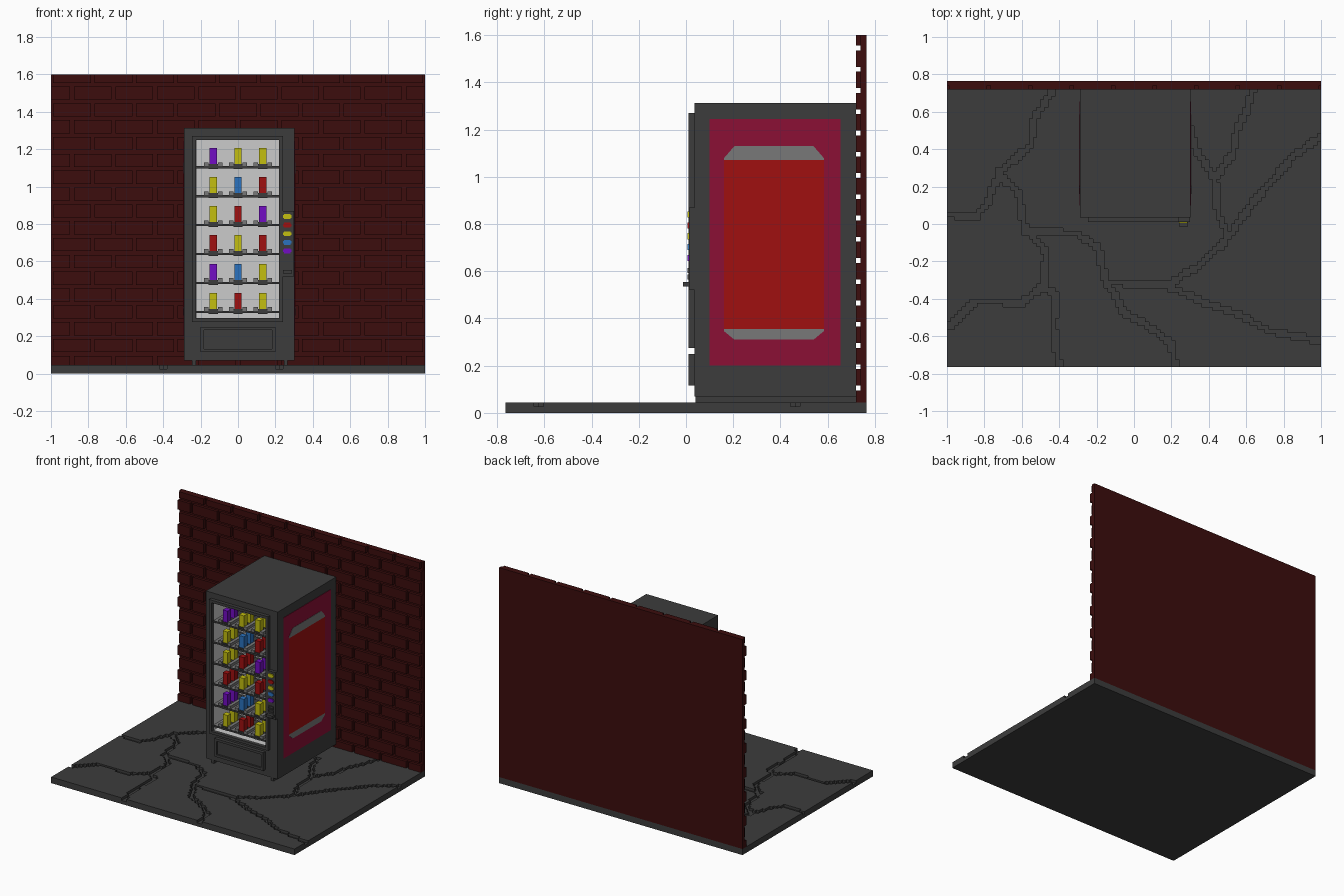
import bpy, bmesh
from mathutils import Vector
from mathutils.geometry import intersect_point_line

if "Cube" in bpy.data.objects:
    bpy.data.objects.remove(bpy.data.objects["Cube"], do_unlink=True)


def material(name, r, g, b):
    mat = bpy.data.materials.new(name)
    mat.use_nodes = True
    mat.diffuse_color = (r, g, b, 1)
    bsdf = next(n for n in mat.node_tree.nodes if n.type == "BSDF_PRINCIPLED")
    bsdf.inputs["Base Color"].default_value = (r, g, b, 1)
    bsdf.inputs["Roughness"].default_value = 0.8
    return mat


dark_grey = material("dark grey", .046, .046, .046)
brick_red = material("brick red", .045, .004, .004)
crimson = material("crimson", .26, .005, .036)
red = material("red", .35, .005, .005)
light_grey = material("light grey", .6, .6, .6)
mid_grey = material("mid grey", .19, .19, .19)
yellow = material("yellow", .55, .52, .005)
purple = material("purple", .17, .004, .55)
blue = material("blue", .024, .17, .52)


def finish(name, bm, mat):
    mesh = bpy.data.meshes.new(name)
    bm.to_mesh(mesh)
    bm.free()
    mesh.materials.append(mat)
    obj = bpy.data.objects.new(name, mesh)
    bpy.context.collection.objects.link(obj)
    return obj


def add_box(bm, x, y, z):
    """Add a box given its (low, high) extent on each axis."""
    verts = bmesh.ops.create_cube(bm, size=1)["verts"]
    for v in verts:
        v.co = [lo + (c + .5) * (hi - lo) for c, (lo, hi) in zip(v.co, (x, y, z))]
    return verts


def boxes(name, mat, *extents):
    bm = bmesh.new()
    for extent in extents:
        add_box(bm, *extent)
    return finish(name, bm, mat)


def frame(name, mat, x, y, z, w):
    """Rectangular frame of four bars, w wide, facing the front."""
    inner = (z[0] + w, z[1] - w)
    return boxes(name, mat,
                 (x, y, (z[0], inner[0])), (x, y, (inner[1], z[1])),
                 ((x[0], x[0] + w), y, inner), ((x[1] - w, x[1]), y, inner))


def side_plate(name, mat, points, x0, x1):
    """Flat plate with a (y, z) outline, extruded along x."""
    bm = bmesh.new()
    face = bm.faces.new([bm.verts.new((x0, y, z)) for y, z in points])
    out = bmesh.ops.extrude_face_region(bm, geom=[face], use_keep_orig=True)
    for v in out["geom"]:
        if isinstance(v, bmesh.types.BMVert):
            v.co.x = x1
    bmesh.ops.recalc_face_normals(bm, faces=bm.faces)
    return finish(name, bm, mat)


# Paving: a base slab with stepped stones separated by cracks
GROUND, HALF = .045, .765
boxes("ground_base", dark_grey, ((-1, 1), (-HALF, HALF), (0, .026)))
cracks = [
    [(-.42, .73), (-.47, .66), (-.54, .55), (-.55, .42), (-.72, .28), (-.78, .12),
     (-.84, .04), (-1, .05)],
    [(-.72, .26), (-.62, .17), (-.58, -.04), (-.3, -.05), (-.19, -.13), (-.16, -.28),
     (-.05, -.48), (.07, -.54), (.2, -.64), (.22, -.78)],
    [(-.55, -.05), (-.47, -.15), (-.48, -.33), (-.6, -.42), (-.85, -.41), (-1, -.56)],
    [(-.48, -.34), (-.42, -.37), (-.43, -.55), (-.4, -.78)],
    [(-.15, -.31), (.17, -.33), (.35, -.22), (.48, -.1), (.65, .13), (.85, .36), (1, .47)],
    [(.18, -.33), (.35, -.41), (.55, -.48), (.72, -.57), (1, -.63)],
    [(.5, -.05), (.45, .05), (.43, .25), (.33, .4), (.3, .5)],
    [(.44, .26), (.53, .38), (.55, .5), (.6, .6), (.64, .73)],
]
segments = [(Vector((*a, 0)), Vector((*b, 0))) for path in cracks for a, b in zip(path, path[1:])]


def near_crack(point):
    for a, b in segments:
        foot, t = intersect_point_line(point, a, b)
        if (a.lerp(b, min(max(t, 0), 1)) - point).length < .017:
            return True
    return False


bm = bmesh.new()
bmesh.ops.create_grid(bm, x_segments=100, y_segments=76, size=1)
for v in bm.verts:
    v.co.y *= HALF
bmesh.ops.delete(bm, geom=[f for f in bm.faces if near_crack(f.calc_center_median())],
                 context="FACES")
for v in bm.verts:
    v.co.z = .026
stones = finish("paving_stones", bm, dark_grey)
thick = stones.modifiers.new("thickness", "SOLIDIFY")
thick.thickness = GROUND - .026
thick.offset = 1

# Brick wall: backing plus staggered raised bricks
TOP, COURSE, LENGTH, GAP = 1.6, .09, .222, .02
boxes("wall_backing", brick_red, ((-1, 1), (.74, HALF), (GROUND, TOP)))
bm = bmesh.new()
for row in range(18):
    z_hi = min(TOP, 1.625 - row * COURSE)
    z_lo = max(GROUND, 1.555 - row * COURSE)
    if z_hi - z_lo < .01:
        continue
    start = -1.11 + (row % 2) * LENGTH / 2 - LENGTH / 2
    for i in range(12):
        x_lo = max(-1, start + i * LENGTH + GAP / 2)
        x_hi = min(1, start + (i + 1) * LENGTH - GAP / 2)
        if x_hi - x_lo > .01:
            add_box(bm, (x_lo, x_hi), (.72, .741), (z_lo, z_hi))
finish("wall_bricks", bm, brick_red)

# Cabinet shell around the display cavity
LEFT, RIGHT, FRONT, BACK = -.288, .302, .035, .72
BOTTOM, ROOF, DEEP = .07, 1.312, .27
win_x, win_z = (-.225, .22), (.295, 1.25)
boxes("cabinet", dark_grey,
      ((LEFT, RIGHT), (DEEP, BACK), (BOTTOM, ROOF)),
      ((LEFT, win_x[0]), (FRONT, DEEP), (BOTTOM, ROOF)),
      ((win_x[1], RIGHT), (FRONT, DEEP), (BOTTOM, ROOF)),
      (win_x, (FRONT, DEEP), (BOTTOM, win_z[0])),
      (win_x, (FRONT, DEEP), (win_z[1], ROOF)))
boxes("cabinet_runners", dark_grey,
      *[((x - .01, x + .01), (.04, BACK), (GROUND, BOTTOM)) for x in (-.235, .255)])

# Pale lining, open toward the front
bm = bmesh.new()
add_box(bm, (win_x[0] + .002, win_x[1] - .002), (FRONT, DEEP - .002),
        (win_z[0] + .002, win_z[1] - .002))
bm.normal_update()
bmesh.ops.delete(bm, geom=[f for f in bm.faces if f.normal.y < -.5], context="FACES")
bmesh.ops.reverse_faces(bm, faces=bm.faces)
finish("display_lining", bm, light_grey)

# Door frame and dispenser hatch
frame("door_frame", dark_grey, (-.245, .24), (.01, FRONT), (.275, 1.27), .02)
frame("hatch_frame", dark_grey, (-.2, .2), (.01, FRONT), (.115, .25), .018)
boxes("hatch_flap", dark_grey, ((-.182, .182), (.022, FRONT), (.133, .232)))

# Shelves with holders and two rows of drinks
rows = [(purple, yellow, yellow), (yellow, blue, red), (yellow, red, purple),
        (red, yellow, red), (purple, blue, yellow), (yellow, red, yellow)]
for r, colours in enumerate(rows):
    z = 1.1 - r * .155
    boxes(f"shelf_{r + 1}", mid_grey, (win_x, (FRONT, DEEP - .003), (z, z + .01)))
    boxes(f"shelf_edge_{r + 1}", dark_grey, (win_x, (.03, .036), (z - .002, z + .01)))
    for c, colour in enumerate(colours):
        x = (c - 1) * .133
        boxes(f"holder_rails_{r + 1}_{c + 1}", mid_grey,
              *[((x + s * .037 - .012, x + s * .037 + .012), (.034, .24), (z + .01, z + .03))
                for s in (-1, 1)])
        boxes(f"holder_base_{r + 1}_{c + 1}", dark_grey,
              ((x - .025, x + .025), (.034, .24), (z - .006, z + .02)))
        boxes(f"drinks_{r + 1}_{c + 1}", colour,
              *[((x - .02, x + .02), (y, y + .04), (z + .02, z + .106)) for y in (.04, .12)])

# Control panel with buttons, coin slots and tray
boxes("control_panel", dark_grey, ((.24, .3), (.012, FRONT), (.52, .87)))
for i, colour in enumerate((yellow, red, yellow, blue, purple)):
    z = .84 - i * .046
    boxes(f"button_{i + 1}", colour,
          ((.241, .287), (.006, .012), (z - .007, z + .007)),
          ((.247, .281), (.006, .012), (z - .013, z + .013)))
for i, z in enumerate((.603, .575)):
    frame(f"coin_slot_{i + 1}", dark_grey, (.243, .285), (.006, .012), (z - .011, z + .011), .005)
boxes("coin_tray", dark_grey, ((.24, .29), (-.013, .012), (.535, .555)))

# Side artwork on both flanks
def rectangle(y0, y1, z0, z1):
    return [(y0, z0), (y1, z0), (y1, z1), (y0, z1)]


def chamfered(base, step, tip):
    return [(.16, base), (.585, base), (.585, step), (.54, tip), (.205, tip), (.16, step)]


for side, x, out in (("left", RIGHT, 1), ("right", LEFT, -1)):
    side_plate(f"{side}_panel", crimson, rectangle(.1, .655, .2, 1.245), x, x + out * .003)
    side_plate(f"{side}_panel_centre", red, rectangle(.16, .585, .355, 1.07), x, x + out * .005)
    side_plate(f"{side}_panel_upper_band", mid_grey, chamfered(1.07, 1.078, 1.13), x, x + out * .005)
    side_plate(f"{side}_panel_lower_band", mid_grey, chamfered(.355, .347, .31), x, x + out * .005)
